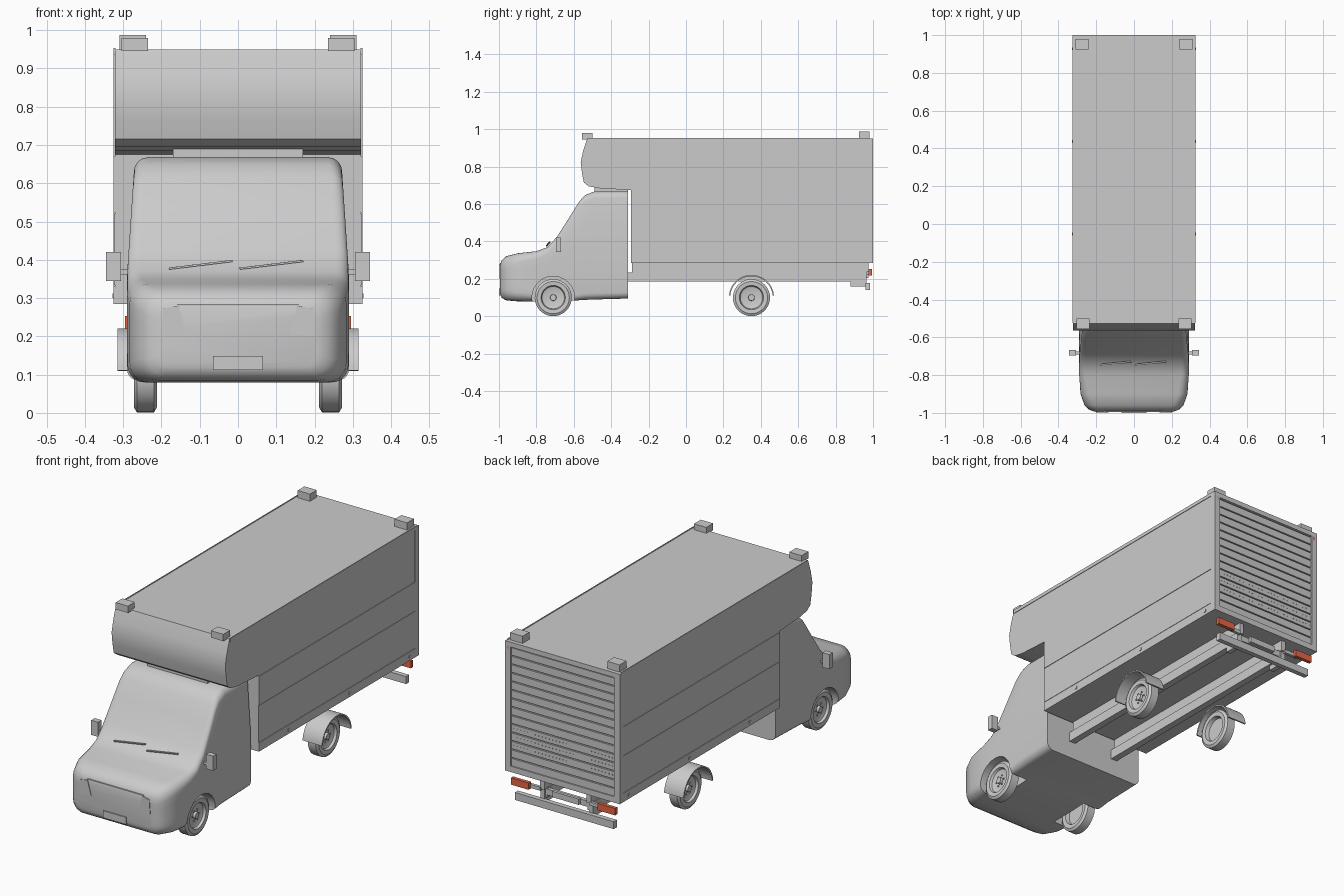
import bpy, bmesh, math
from mathutils import Matrix, Vector

if "Cube" in bpy.data.objects:
    bpy.data.objects.remove(bpy.data.objects["Cube"])


def material(name, rgb):
    m = bpy.data.materials.new(name)
    m.use_nodes = True
    m.diffuse_color = (*rgb, 1)
    m.node_tree.nodes["Principled BSDF"].inputs["Base Color"].default_value = (*rgb, 1)
    return m


GREY = material("light grey", (0.6, 0.6, 0.6))
RED = material("lamp red", (0.8, 0.13, 0.06))


def finish(name, bm, mat=GREY, smooth=None):
    bmesh.ops.recalc_face_normals(bm, faces=bm.faces)
    me = bpy.data.meshes.new(name)
    bm.to_mesh(me)
    bm.free()
    me.materials.append(mat)
    ob = bpy.data.objects.new(name, me)
    bpy.context.collection.objects.link(ob)
    if smooth:
        smooth_object(ob, smooth)
    return ob


def smooth_object(ob, degrees):
    bpy.ops.object.select_all(action="DESELECT")
    ob.select_set(True)
    bpy.context.view_layer.objects.active = ob
    bpy.ops.object.shade_smooth_by_angle(angle=math.radians(degrees))


def boxes(name, spans, mat=GREY, mirror=False):
    """One object from boxes given as ((x0, x1), (y0, y1), (z0, z1))."""
    bm = bmesh.new()
    for span in spans:
        for s in (1, -1) if mirror else (1,):
            mid = Vector([(a + b) / 2 for a, b in span])
            mid.x *= s
            size = Vector([b - a for a, b in span])
            bmesh.ops.create_cube(bm, size=1, matrix=Matrix.LocRotScale(mid, None, size))
    return finish(name, bm, mat)


def prism(name, pts, axis, a, b, smooth=None):
    """Extrude a profile along x (points are y, z) or along y (points are x, z)."""
    place = (lambda p, t: (t, *p)) if axis == "x" else (lambda p, t: (p[0], t, p[1]))
    bm = bmesh.new()
    face = bm.faces.new([bm.verts.new(place(p, a)) for p in pts])
    new = bmesh.ops.extrude_face_region(bm, geom=[face])["geom"]
    move = Vector(place((0, 0), b - a))
    bmesh.ops.translate(bm, vec=move, verts=[v for v in new if isinstance(v, bmesh.types.BMVert)])
    return finish(name, bm, GREY, smooth)


def lathe(name, profile, center, side, steps=40):
    """Spin an (offset, radius) profile about the x axis."""
    bm = bmesh.new()
    vs = [bm.verts.new((side * o, 0, r)) for o, r in profile]
    es = [bm.edges.new(pair) for pair in zip(vs, vs[1:])]
    bmesh.ops.spin(bm, geom=vs + es, cent=(0, 0, 0), axis=(1, 0, 0), angle=math.tau, steps=steps)
    bmesh.ops.remove_doubles(bm, verts=bm.verts, dist=1e-5)
    bmesh.ops.translate(bm, vec=center, verts=bm.verts)
    return finish(name, bm, GREY, 35)


def arc(cy, cz, r, start, end, n=24):
    angles = [math.radians(start + (end - start) * i / n) for i in range(n + 1)]
    return [(cy + r * math.cos(a), cz + r * math.sin(a)) for a in angles]


# Cab: rounded sections lofted from nose to rear wall
def section(y, zb, zt, w, r):
    half = []
    half += arc(w - r, zb + r, r, -90, 0, 5)
    half += [(w, zb + r + (zt - zb - 2 * r) * t) for t in (0.25, 0.5, 0.75)]
    half += arc(w - r, zt - r, r, 0, 90, 5)
    half = [(x * (1 - 0.23 * max(0, z - 0.36)), z) for x, z in half]
    ring = half + [(-x, z) for x, z in reversed(half)]
    return [(x, y, z) for x, z in ring]


stations = [
    (-0.994, 0.12, 0.275, 0.205, 0.03), (-0.985, 0.098, 0.3, 0.235, 0.045),
    (-0.96, 0.085, 0.322, 0.262, 0.055), (-0.9, 0.08, 0.337, 0.283, 0.05),
    (-0.8, 0.08, 0.348, 0.29, 0.04), (-0.74, 0.08, 0.37, 0.29, 0.035),
    (-0.69, 0.08, 0.425, 0.29, 0.03), (-0.62, 0.083, 0.535, 0.29, 0.03),
    (-0.57, 0.086, 0.615, 0.29, 0.03), (-0.54, 0.088, 0.648, 0.29, 0.035),
    (-0.49, 0.09, 0.667, 0.29, 0.035), (-0.31, 0.095, 0.668, 0.29, 0.035)]
bm = bmesh.new()
rings = [[bm.verts.new(p) for p in section(*s)] for s in stations]
for one, two in zip(rings, rings[1:]):
    for i in range(len(one)):
        j = (i + 1) % len(one)
        bm.faces.new((one[i], one[j], two[j], two[i]))
bm.faces.new(rings[0])
bm.faces.new(rings[-1])
cab = finish("cab", bm)

# Front wheel arches
FRONT, REAR, AXLE = -0.71, 0.35, 0.1
for s in (1, -1):
    cutter = prism("arch_cutter", arc(FRONT, AXLE, 0.114, 0, 345, 23), "x", s * 0.18, s * 0.4)
    cutter.hide_render = True
    mod = cab.modifiers.new("arch", "BOOLEAN")
    mod.operation, mod.object, mod.solver = "DIFFERENCE", cutter, "EXACT"
    bpy.context.view_layer.objects.active = cab
    bpy.ops.object.modifier_apply(modifier=mod.name)
    bpy.data.objects.remove(cutter)
smooth_object(cab, 38)

# Nose details
for s in (1, -1):
    lamp = [(0.135, 0.205), (0.2, 0.2), (0.195, 0.272), (0.155, 0.28)]
    prism("headlight", [(s * x, z) for x, z in lamp], "y", -0.997, -0.988)
boxes("number_plate", [((-0.065, 0.065), (-1.0, -0.99), (0.112, 0.148))])
boxes("grille_lip", [((-0.16, 0.16), (-0.995, -0.986), (0.279, 0.285))])

# Wipers and mirrors
for x in (-0.18, 0.005):
    bm = bmesh.new()
    start, end = Vector((x, -0.745, 0.377)), Vector((x + 0.165, -0.728, 0.397))
    turn = (end - start).to_track_quat("X", "Z")
    size = Vector(((end - start).length, 0.008, 0.005))
    bmesh.ops.create_cube(bm, size=1, matrix=Matrix.LocRotScale((start + end) / 2, turn, size))
    finish("wiper", bm)
boxes("mirrors", [((0.306, 0.345), (-0.695, -0.667), (0.345, 0.42)),
                  ((0.28, 0.31), (-0.69, -0.675), (0.362, 0.374))], mirror=True)

# Cargo box with the overhang above the cab
body = [(-0.295, 0.285), (-0.295, 0.675), (-0.46, 0.684), (-0.52, 0.695), (-0.546, 0.715),
        (-0.556, 0.765), (-0.563, 0.825), (-0.55, 0.885), (-0.528, 0.95),
        (0.985, 0.95), (0.985, 0.285)]
prism("cargo_box", body, "x", -0.322, 0.322, 30)
boxes("roof_spacer", [((-0.17, 0.17), (-0.49, -0.31), (0.66, 0.69))])
boxes("side_panels", [((0.32, 0.325), (-0.295, 0.97), (0.285, 0.33)),
                      ((0.32, 0.324), (-0.295, 0.97), (0.334, 0.52)),
                      ((0.32, 0.325), (-0.295, 0.97), (0.524, 0.67)),
                      ((0.32, 0.325), (-0.525, 0.985), (0.935, 0.953))], mirror=True)
boxes("side_markers", [((0.322, 0.328), (y, y + 0.015), (0.3, 0.312))
                       for y in (-0.06, 0.43, 0.92)], mirror=True)

# Rear frame and roller door
boxes("rear_posts", [((0.293, 0.325), (0.97, 1.0), (0.285, 0.95))], mirror=True)
boxes("rear_beams", [((-0.3, 0.3), (0.98, 1.0), (0.925, 0.95)),
                     ((-0.3, 0.3), (0.98, 1.0), (0.285, 0.315))])
slats, pitch = 14, 0.61 / 14
boxes("roller_door", [((-0.293, 0.293), (0.98, 0.994), (0.315 + i * pitch, 0.309 + (i + 1) * pitch))
                      for i in range(slats)])
boxes("door_rivets", [((x * 0.02 - 0.002, x * 0.02 + 0.002), (0.99, 0.996), (z, z + 0.004))
                      for z in (0.42, 0.464, 0.507) for x in range(-14, 15)])
boxes("upper_rear_lamps", [((0.3, 0.318), (0.995, 1.0), (0.905, 0.925))], RED, True)

# Roof corner blocks
boxes("roof_blocks", [((0.235, 0.305), (-0.555, -0.5), (0.945, 0.98)),
                      ((0.24, 0.31), (0.925, 0.98), (0.945, 0.987))], mirror=True)

# Chassis
boxes("chassis_rails", [((0.115, 0.15), (-0.32, 0.96), (0.185, 0.235)),
                        ((0.12, 0.145), (-0.29, 0.975), (0.23, 0.287)),
                        ((0.125, 0.15), (0.88, 0.965), (0.16, 0.235))], mirror=True)
boxes("rear_cross_member", [((-0.13, 0.13), (0.94, 0.96), (0.2, 0.23)),
                            ((-0.075, 0.075), (0.96, 0.975), (0.205, 0.235))])
boxes("rear_bumper", [((-0.28, 0.28), (0.96, 0.985), (0.14, 0.178))])
boxes("tail_lamp_brackets", [((0.14, 0.22), (0.965, 0.98), (0.222, 0.24))], mirror=True)
boxes("tail_lamps", [((0.195, 0.295), (0.977, 0.995), (0.218, 0.253))], RED, True)

# Wheels, bolts and rear mudguards
tyre = [(0.012, 0), (0.012, 0.05), (0.016, 0.06), (0.028, 0.065), (0.03, 0.086), (0.022, 0.099),
        (-0.022, 0.099), (-0.03, 0.086), (-0.028, 0.065), (-0.008, 0.06), (-0.008, 0)]
for s, side in ((1, "left"), (-1, "right")):
    for y, end in ((FRONT, "front"), (REAR, "rear")):
        lathe(f"{end}_{side}_wheel", tyre, (s * 0.242, y, AXLE), s)
        hub = [(0, 0), (0.016, 0), (0.016, 0.016), (0, 0.018)]
        lathe(f"{end}_{side}_hub", hub, (s * 0.25, y, AXLE), s, 20)
        spots = arc(y, AXLE, 0.028, 0, 300, 5)
        x = sorted((s * 0.25, s * 0.259))
        boxes(f"{end}_{side}_bolts", [(x, (a - 0.003, a + 0.003), (b - 0.003, b + 0.003))
                                      for a, b in spots])
    guard = arc(REAR, AXLE, 0.121, 5, 175) + arc(REAR, AXLE, 0.114, 175, 5)
    prism(f"rear_{side}_mudguard", guard, "x", s * 0.205, s * 0.315, 30)
